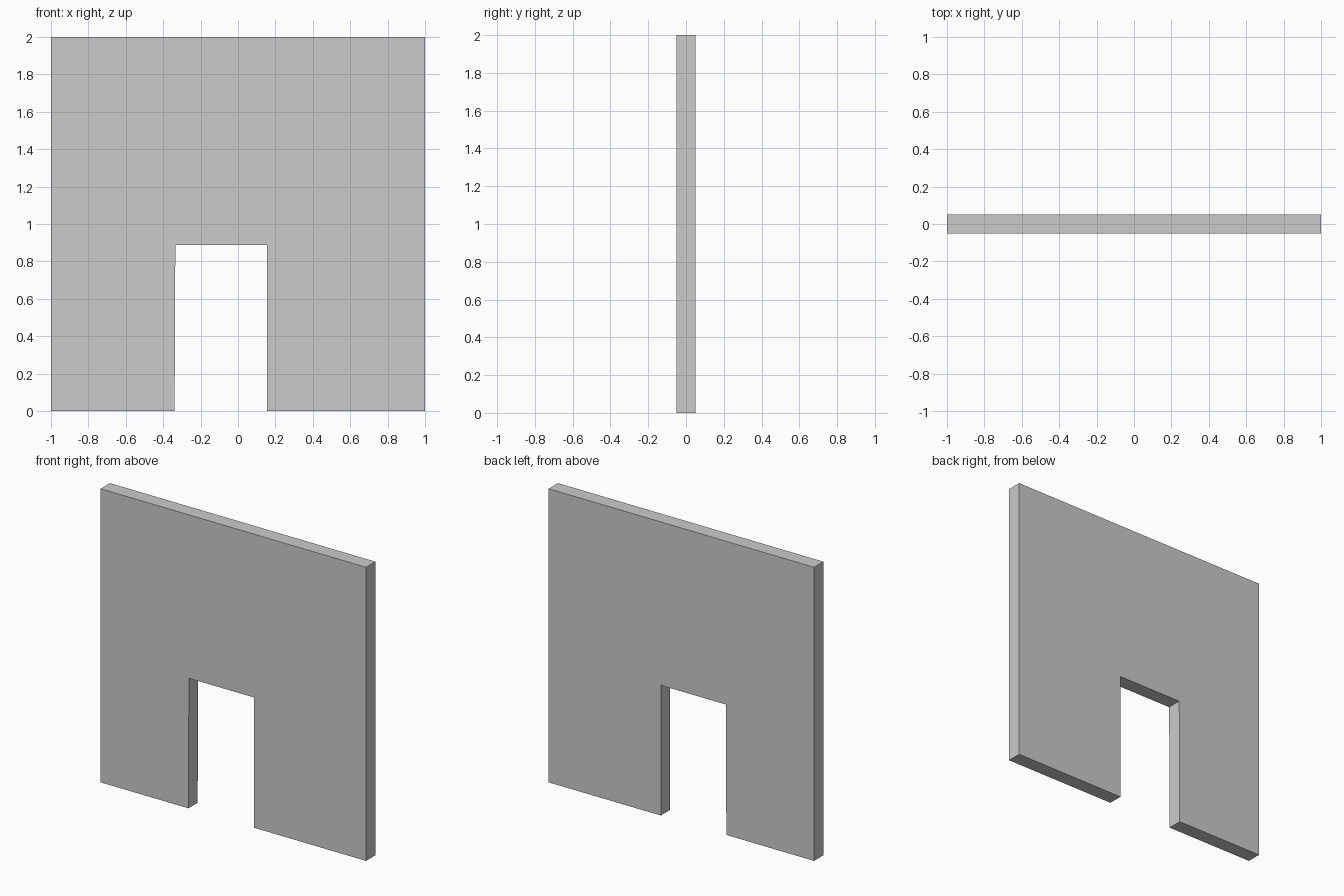
import bpy, bmesh
from mathutils import Vector

if "Cube" in bpy.data.objects:
    bpy.data.objects.remove(bpy.data.objects["Cube"])

THICKNESS = 0.10

# Wall outline in the x-z plane, with the doorway cut into the bottom edge
outline = [(-1, 0), (-0.339, 0), (-0.335, 0.887), (0.155, 0.887),
           (0.155, 0), (1, 0), (1, 2), (-1, 2)]

bm = bmesh.new()
front = bm.faces.new([bm.verts.new((x, -THICKNESS / 2, z)) for x, z in outline])

# Extrude the outline to the back face
ext = bmesh.ops.extrude_face_region(bm, geom=[front], use_keep_orig=True)
back_verts = [g for g in ext["geom"] if isinstance(g, bmesh.types.BMVert)]
bmesh.ops.translate(bm, verts=back_verts, vec=Vector((0, THICKNESS, 0)))
bmesh.ops.recalc_face_normals(bm, faces=bm.faces)

mesh = bpy.data.meshes.new("doorway_wall")
bm.to_mesh(mesh)
bm.free()
wall = bpy.data.objects.new("doorway_wall", mesh)
bpy.context.collection.objects.link(wall)
